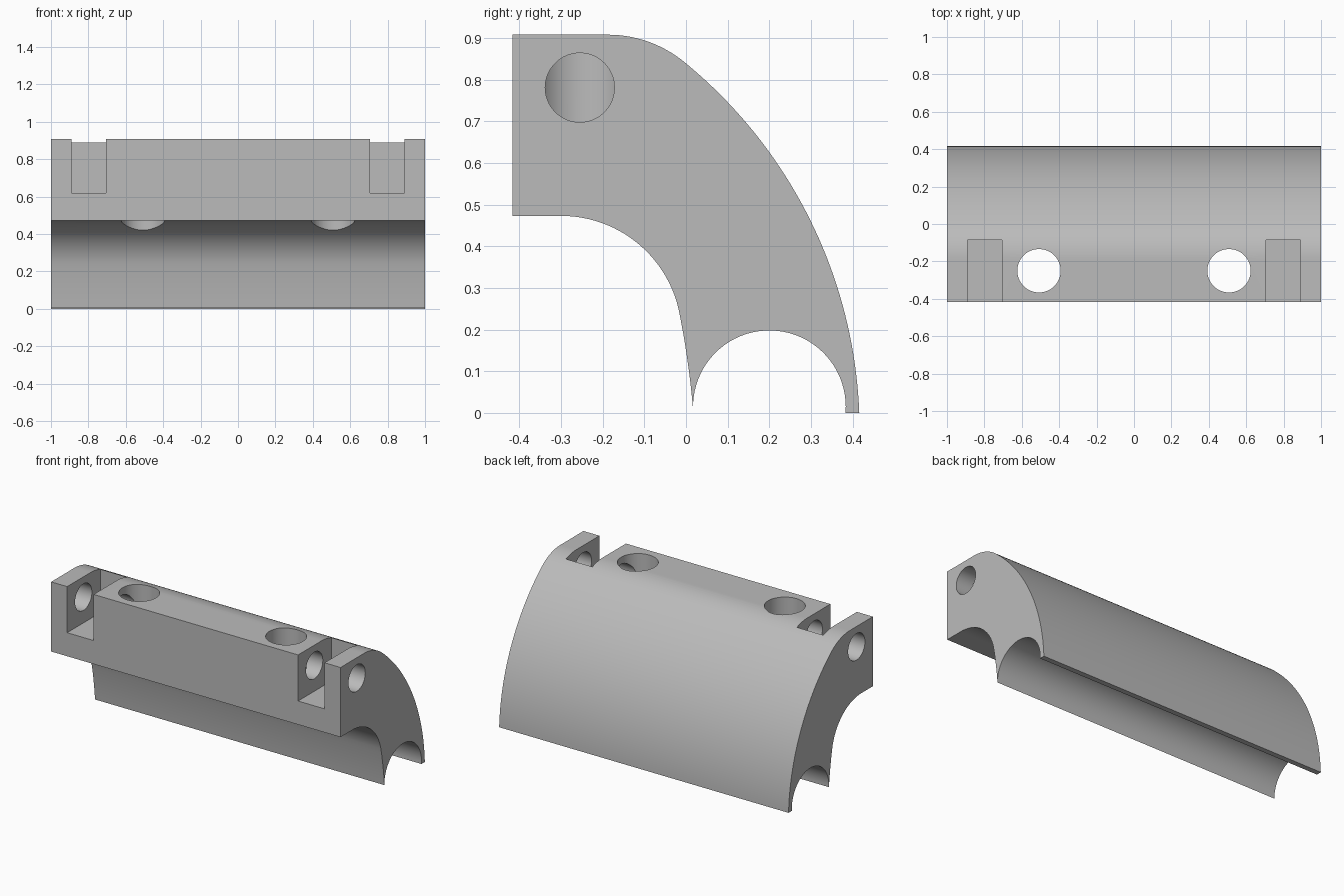
import bpy, bmesh, math
from mathutils import Vector, Matrix

cube = bpy.data.objects.get("Cube")
if cube:
    bpy.data.objects.remove(cube)

grey = bpy.data.materials.new("light grey")
grey.use_nodes = True
colour = (0.5, 0.5, 0.5, 1)
grey.diffuse_color = colour
grey.node_tree.nodes["Principled BSDF"].inputs["Base Color"].default_value = colour


def arc(a, b, c, n):
    """Points on the circle from a through b to c."""
    a, b, c = Vector(a), Vector(b), Vector(c)
    u, v = b - a, c - a
    d = 2 * (u.x * v.y - u.y * v.x)
    o = a + Vector((v.y * u.dot(u) - u.y * v.dot(v), u.x * v.dot(v) - v.x * u.dot(u))) / d
    start, end = [math.atan2(*(p - o).yx) for p in (a, c)]
    sweep = (end - start) % math.tau
    if d < 0:
        sweep -= math.tau
    r = (a - o).length
    return [(o.x + r * math.cos(start + sweep * i / n),
             o.y + r * math.sin(start + sweep * i / n)) for i in range(n + 1)]


def make_object(name, bm):
    bmesh.ops.recalc_face_normals(bm, faces=bm.faces)
    mesh = bpy.data.meshes.new(name)
    bm.to_mesh(mesh)
    bm.free()
    mesh.materials.append(grey)
    ob = bpy.data.objects.new(name, mesh)
    bpy.context.collection.objects.link(ob)
    return ob


def cut(name, bm):
    cutter = make_object(name, bm)
    cutter.hide_render = True
    mod = body.modifiers.new(name, "BOOLEAN")
    mod.object = cutter
    mod.solver = "EXACT"
    bpy.context.view_layer.objects.active = body
    bpy.ops.object.modifier_apply(modifier=mod.name)
    bpy.data.objects.remove(cutter)


def cut_hole(name, centre, radius, length, axis):
    bm = bmesh.new()
    turn = Matrix.Rotation(math.pi / 2, 4, "Y") if axis == "X" else Matrix()
    bmesh.ops.create_cone(bm, cap_ends=True, segments=64, radius1=radius, radius2=radius,
                          depth=length, matrix=Matrix.Translation(centre) @ turn)
    cut(name, bm)


# Side profile (y, z): flat front and top, curved back, two concave channels
profile = [(-0.416, 0.473), (-0.416, 0.908)]
profile += arc((-0.19, 0.908), (-0.09, 0.891), (0, 0.839), 14)
profile += arc((0, 0.839), (0.298, 0.4635), (0.416, 0), 40)[1:]
profile += arc((0.383, 0), (0.2, 0.198), (0.017, 0.008), 40)
profile += arc((0.017, 0.008), (0, 0.15), (-0.018, 0.25), 8)[1:]
profile += arc((-0.018, 0.25), (-0.1, 0.393), (-0.3, 0.473), 24)[1:]

bm = bmesh.new()
face = bm.faces.new([bm.verts.new((-1, y, z)) for y, z in profile])
ext = bmesh.ops.extrude_face_region(bm, geom=[face])
bmesh.ops.translate(bm, vec=(2, 0, 0),
                    verts=[g for g in ext["geom"] if isinstance(g, bmesh.types.BMVert)])
body = make_object("bracket_body", bm)

for side, s in (("left", 1), ("right", -1)):
    # Open slot near the end
    bm = bmesh.new()
    bmesh.ops.create_cube(bm, size=1, matrix=Matrix.Translation((s * 0.798, -0.285, 0.82))
                          @ Matrix.Diagonal((0.183, 0.4, 0.4, 1)))
    cut(side + "_slot", bm)
    # Vertical bolt hole, and pin hole from the end into it
    cut_hole(side + "_bolt_hole", (s * 0.508, -0.25, 0.7), 0.116, 1, "Z")
    cut_hole(side + "_pin_hole", (s * 0.805, -0.255, 0.781), 0.083, 0.59, "X")

# Smooth curves, sharp edges
bpy.ops.object.select_all(action="DESELECT")
body.select_set(True)
bpy.context.view_layer.objects.active = body
bpy.ops.object.shade_smooth_by_angle(angle=math.radians(25))
